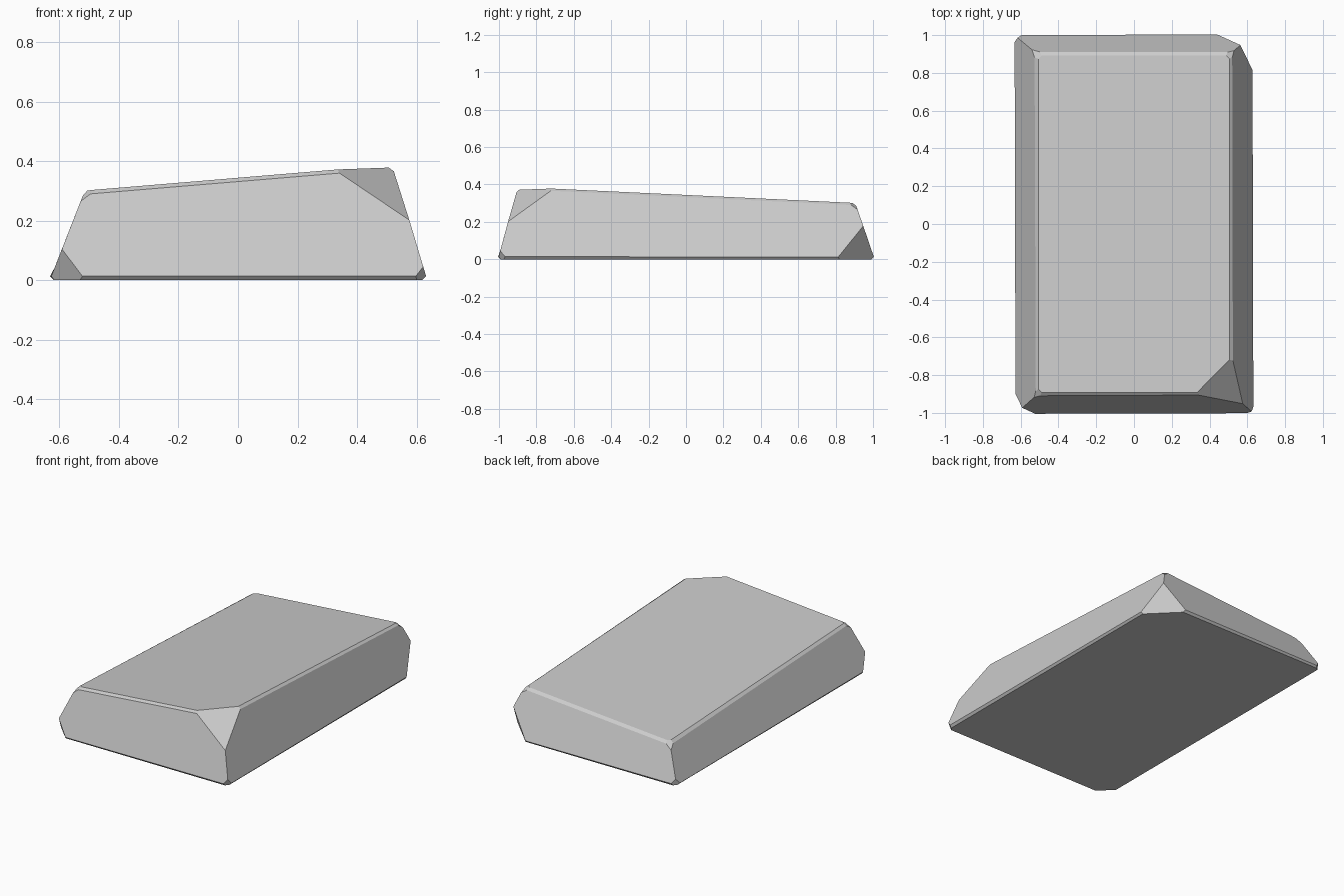
import bpy, bmesh
from mathutils import Vector

cube = bpy.data.objects.get("Cube")
if cube:
    bpy.data.objects.remove(cube, do_unlink=True)

# Single stone grey
stone = bpy.data.materials.new("stone_grey")
stone.use_nodes = True
grey = (0.6, 0.6, 0.6, 1)
stone.diffuse_color = grey
stone.node_tree.nodes["Principled BSDF"].inputs["Base Color"].default_value = grey

# Tapered block: top height at each corner (x sign, y sign)
top_z = {(1, -1): 0.388, (-1, -1): 0.301, (1, 1): 0.302, (-1, 1): 0.22}


def corner(sx, sy, sz):
    if sz > 0:
        return Vector((0.52 * sx, 0.905 * sy, top_z[sx, sy]))
    return Vector((0.632 * sx, 1.005 * sy, 0))


# Chip size at each corner (x, y, z signs), measured along the edges
chips = {(1, -1, 1): 0.2, (1, 1, -1): 0.2, (-1, -1, -1): 0.115,
         (-1, -1, 1): 0.045, (1, 1, 1): 0.045, (-1, 1, 1): 0.045,
         (1, -1, -1): 0.045, (-1, 1, -1): 0.045}

bm = bmesh.new()
bmesh.ops.create_cube(bm, size=2)
sides = [e for e in bm.edges if e.verts[0].co.z * e.verts[1].co.z < 0]
rims = [e for e in bm.edges if e not in sides]
for v in bm.verts:
    v.co = corner(*(round(c) for c in v.co))

# Narrow worn bevel round the top and bottom rims
bmesh.ops.bevel(bm, geom=rims, offset=0.014, segments=1, affect='EDGES')

# Chip every corner with a flat cut
for (sx, sy, sz), size in chips.items():
    tip = corner(sx, sy, sz)
    ends = [corner(-sx, sy, sz), corner(sx, -sy, sz), corner(sx, sy, -sz)]
    a, b, c = [tip + (end - tip).normalized() * size for end in ends]
    normal = (b - a).cross(c - a).normalized()
    if normal.dot(tip - a) < 0:
        normal.negate()
    cut = bmesh.ops.bisect_plane(bm, geom=bm.verts[:] + bm.edges[:] + bm.faces[:],
                                 dist=1e-5, plane_co=a, plane_no=normal, clear_outer=True)
    edges = [g for g in cut["geom_cut"] if isinstance(g, bmesh.types.BMEdge)]
    bmesh.ops.holes_fill(bm, edges=edges, sides=0)

bmesh.ops.recalc_face_normals(bm, faces=bm.faces)
mesh = bpy.data.meshes.new("stone_slab")
bm.to_mesh(mesh)
bm.free()
mesh.materials.append(stone)
slab = bpy.data.objects.new("stone_slab", mesh)
bpy.context.collection.objects.link(slab)
